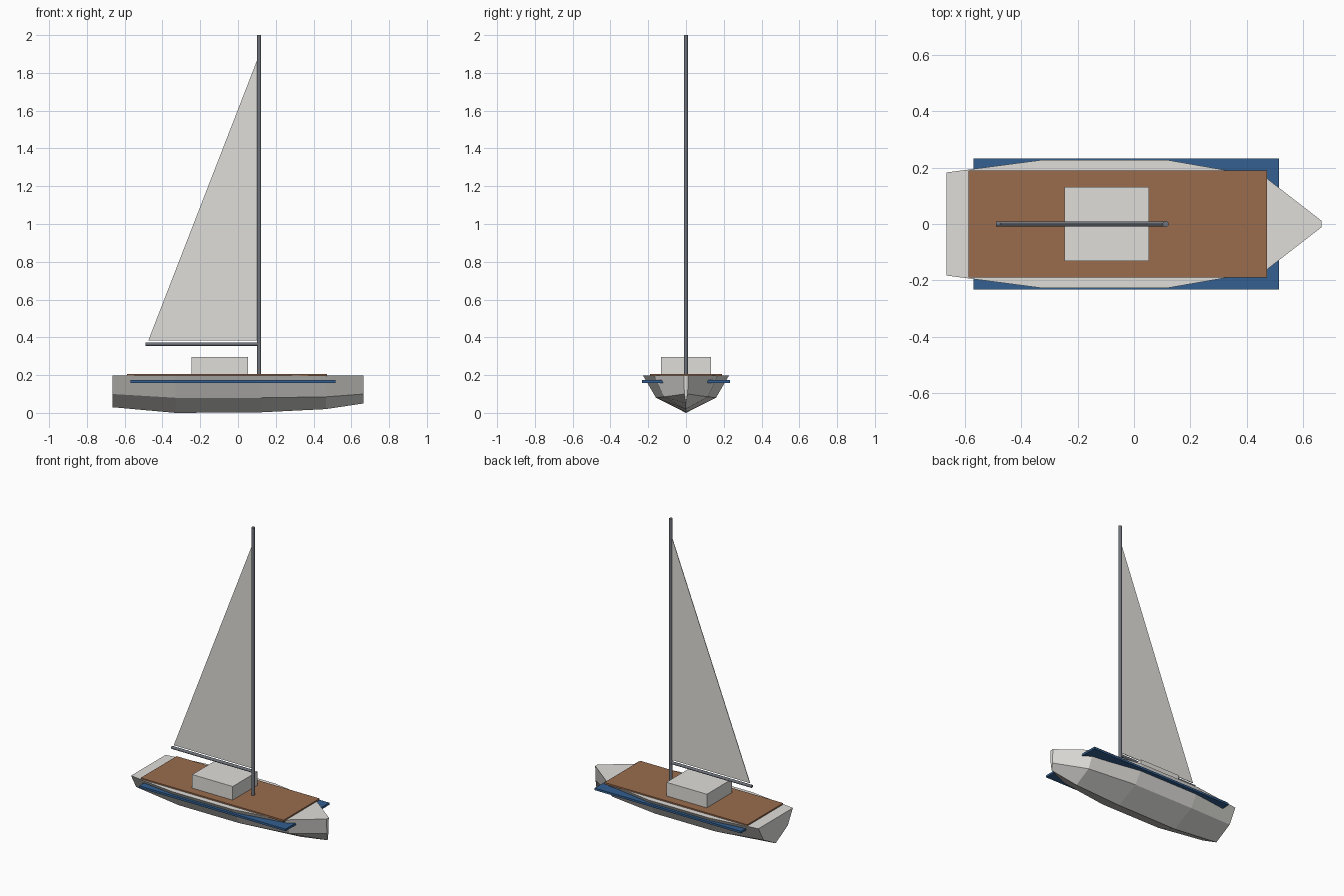
import bpy, bmesh
from mathutils import Matrix

cube = bpy.data.objects.get("Cube")
if cube:
    bpy.data.objects.remove(cube, do_unlink=True)


def material(name, rgb):
    m = bpy.data.materials.new(name)
    m.use_nodes = True
    m.diffuse_color = (*rgb, 1)
    m.node_tree.nodes["Principled BSDF"].inputs["Base Color"].default_value = (*rgb, 1)
    return m


white = material("off white", (0.74, 0.73, 0.70))
wood = material("deck brown", (0.32, 0.15, 0.075))
blue = material("navy blue", (0.034, 0.115, 0.28))
grey = material("spar grey", (0.16, 0.175, 0.20))


def finish(name, bm, mat):
    bmesh.ops.recalc_face_normals(bm, faces=bm.faces)
    mesh = bpy.data.meshes.new(name)
    bm.to_mesh(mesh)
    bm.free()
    mesh.materials.append(mat)
    obj = bpy.data.objects.new(name, mesh)
    bpy.context.collection.objects.link(obj)
    return obj


def box(name, low, high, mat):
    size = [b - a for a, b in zip(low, high)]
    mid = [(a + b) / 2 for a, b in zip(low, high)]
    bm = bmesh.new()
    bmesh.ops.create_cube(bm, size=1, matrix=Matrix.Translation(mid) @ Matrix.Diagonal((*size, 1)))
    return finish(name, bm, mat)


def spar(name, centre, length, radius, axis, mat):
    turn = Matrix.Rotation(1.5707963, 4, 'Y') if axis == 'X' else Matrix.Identity(4)
    bm = bmesh.new()
    bmesh.ops.create_cone(bm, cap_ends=True, segments=12, radius1=radius, radius2=radius,
                          depth=length, matrix=Matrix.Translation(centre) @ turn)
    obj = finish(name, bm, mat)
    for p in obj.data.polygons:
        p.use_smooth = len(p.vertices) == 4
    for e in obj.data.edges:
        a, b = (obj.data.vertices[i].co for i in e.vertices)
        e.use_edge_sharp = (a - b).length < length / 2
    return obj


# Hull: hard-chined stations lofted from stern to bow
# (x, half width, chine height, keel height)
SHEER = 0.197
stations = [(-0.665, 0.183, 0.10, 0.03), (-0.33, 0.227, 0.08, 0.0), (0.12, 0.227, 0.08, 0.003),
            (0.465, 0.167, 0.085, 0.02), (0.665, 0.012, 0.10, 0.05)]
bm = bmesh.new()
rings = []
for x, w, chine, keel in stations:
    section = [(-w, SHEER), (-0.7 * w, chine), (0, keel), (0.7 * w, chine), (w, SHEER)]
    rings.append([bm.verts.new((x, y, z)) for y, z in section])
for a, b in zip(rings, rings[1:]):
    for i in range(5):
        j = (i + 1) % 5
        bm.faces.new((a[i], a[j], b[j], b[i]))
bm.faces.new(rings[0])
bm.faces.new(rings[-1])
finish("hull", bm, white)

# Deck and cabin
box("deck", (-0.588, -0.19, 0.194), (0.472, 0.19, 0.206), wood)
box("cabin", (-0.247, -0.132, 0.2), (0.053, 0.132, 0.297), white)

# Side rubbing strakes
for side, name in ((1, "left_strake"), (-1, "right_strake")):
    y = sorted((side * 0.115, side * 0.232))
    box(name, (-0.57, y[0], 0.159), (0.515, y[1], 0.173), blue)

# Mast and boom
spar("mast", (0.112, 0, 1.1), 1.8, 0.011, 'Z', grey)
spar("boom", (-0.189, 0, 0.364), 0.602, 0.0095, 'X', grey)

# Triangular sail, a thin plate
bm = bmesh.new()
corners = [(-0.475, 0.383), (0.108, 0.383), (0.108, 1.885)]
face = bm.faces.new([bm.verts.new((x, -0.002, z)) for x, z in corners])
extruded = bmesh.ops.extrude_face_region(bm, geom=[face])["geom"]
for v in extruded:
    if isinstance(v, bmesh.types.BMVert):
        v.co.y = 0.002
finish("sail", bm, white)
